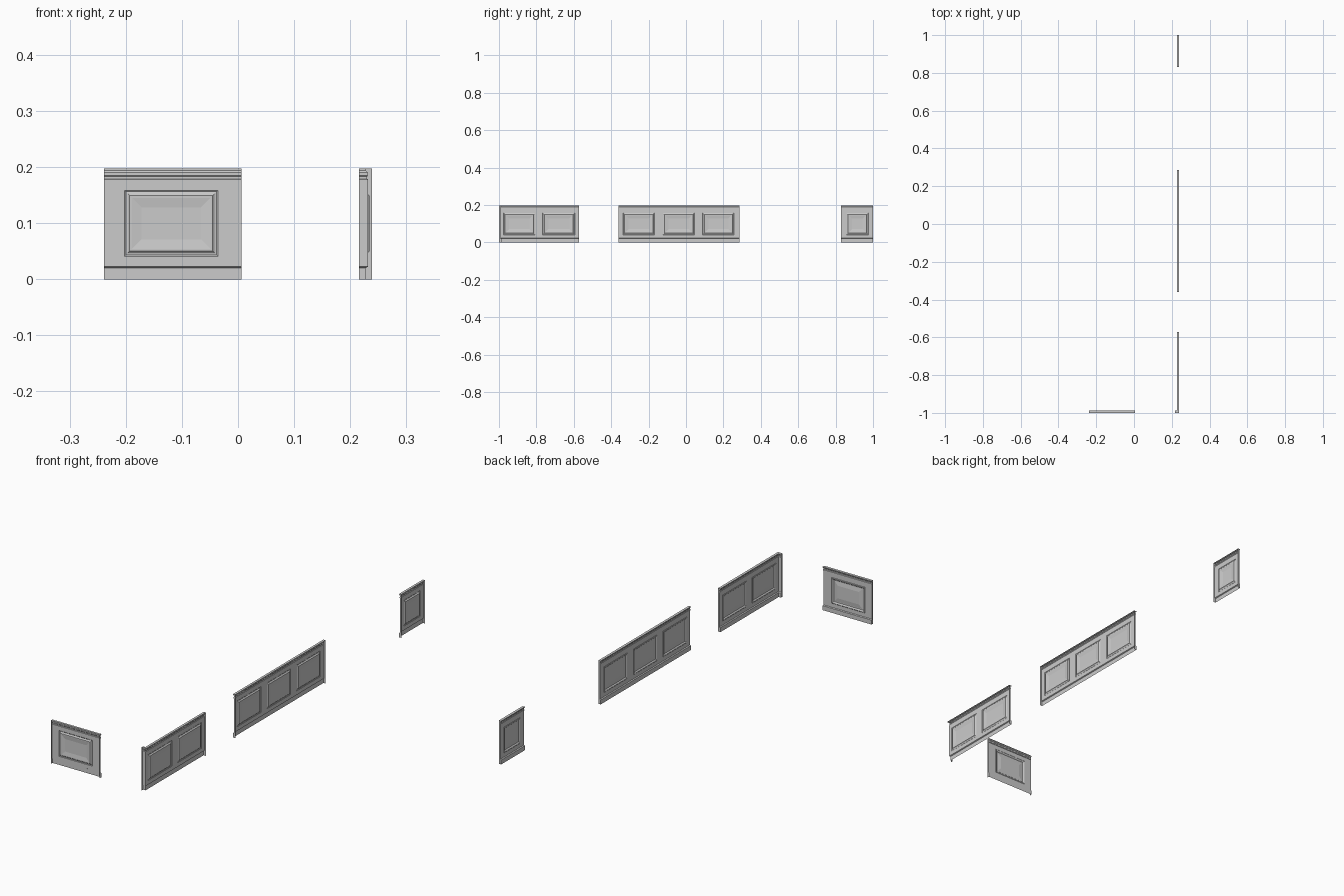
import bpy, bmesh

if "Cube" in bpy.data.objects:
    bpy.data.objects.remove(bpy.data.objects["Cube"])

X_BACK, Y_BACK = 0.239, -1.0      # back planes of the two wall runs
FACE = 0.0071                     # depth of the flat panel face
# moulding profiles as (depth, height)
BASE = [(0.0114, 0), (0.0114, 0.020), (FACE, 0.0225)]
RAIL = [(FACE, 0.178), (0.009, 0.179), (0.009, 0.183), (0.0075, 0.185),
        (0.0075, 0.190), (0.0114, 0.194), (0.0114, 0.197), (0, 0.197)]
# raised panel section as (inset, depth)
PANEL = [(0, FACE), (0.002, 0.0085), (0.006, 0.0075), (0.009, 0.0045),
         (0.013, 0.0045), (0.030, 0.0068)]
PZ0, PZ1 = 0.041, 0.158


def side_map(u, d, z):
    return (X_BACK - d, u, z)


def front_map(u, d, z):
    return (u, Y_BACK + d, z)


def wainscot(name, to_xyz, u0, u1, panels=(), miter0=False, miter1=False):
    """Open-backed panelling from u0 to u1, facing into the room."""
    bm = bmesh.new()

    def face(pts):
        bm.faces.new([bm.verts.new(to_xyz(*p)) for p in reversed(pts)])

    def start(d):
        return u0 + (d if miter0 else 0)

    def end(d):
        return u1 - (d if miter1 else 0)

    # baseboard and cap rail
    for prof in (BASE, RAIL):
        for (d0, z0), (d1, z1) in zip(prof, prof[1:]):
            face([(start(d0), d0, z0), (end(d0), d0, z0),
                  (end(d1), d1, z1), (start(d1), d1, z1)])

    def flat(a, b, z0, z1):
        face([(a, FACE, z0), (b, FACE, z0), (b, FACE, z1), (a, FACE, z1)])

    # flat face around the panels
    zb, zt = BASE[-1][1], RAIL[0][1]
    u = start(FACE)
    for a, b in panels:
        flat(u, a, zb, zt)
        flat(a, b, zb, PZ0)
        flat(a, b, PZ1, zt)
        u = b
        # moulded panel rings and raised field
        rings = [[(a + i, d, PZ0 + i), (b - i, d, PZ0 + i),
                  (b - i, d, PZ1 - i), (a + i, d, PZ1 - i)] for i, d in PANEL]
        for r, s in zip(rings, rings[1:]):
            for k in range(4):
                n = (k + 1) % 4
                face([r[k], r[n], s[n], s[k]])
        face(rings[-1])
    flat(u, end(FACE), zb, zt)

    # closed ends where the run stops at an opening
    outline = [(0, 0)] + BASE + RAIL
    if not miter0:
        face([(u0, d, z) for d, z in outline])
    if not miter1:
        face([(u1, d, z) for d, z in reversed(outline)])

    bmesh.ops.remove_doubles(bm, verts=bm.verts, dist=1e-5)
    me = bpy.data.meshes.new(name)
    bm.to_mesh(me)
    bm.free()
    bpy.context.collection.objects.link(bpy.data.objects.new(name, me))


# long side wall in three runs
wainscot("side_panelling_near", side_map, -1.0, -0.571,
         [(-0.976, -0.806), (-0.766, -0.594)], miter0=True)
wainscot("side_panelling_middle", side_map, -0.36, 0.287,
         [(-0.337, -0.168), (-0.124, 0.046), (0.089, 0.257)])
wainscot("side_panelling_far", side_map, 0.83, 1.0, [(0.857, 0.975)])
# front wall and the short return at the corner
wainscot("front_panelling", front_map, -0.239, 0.006, [(-0.202, -0.036)])
wainscot("corner_return", front_map, 0.216, X_BACK, miter1=True)
